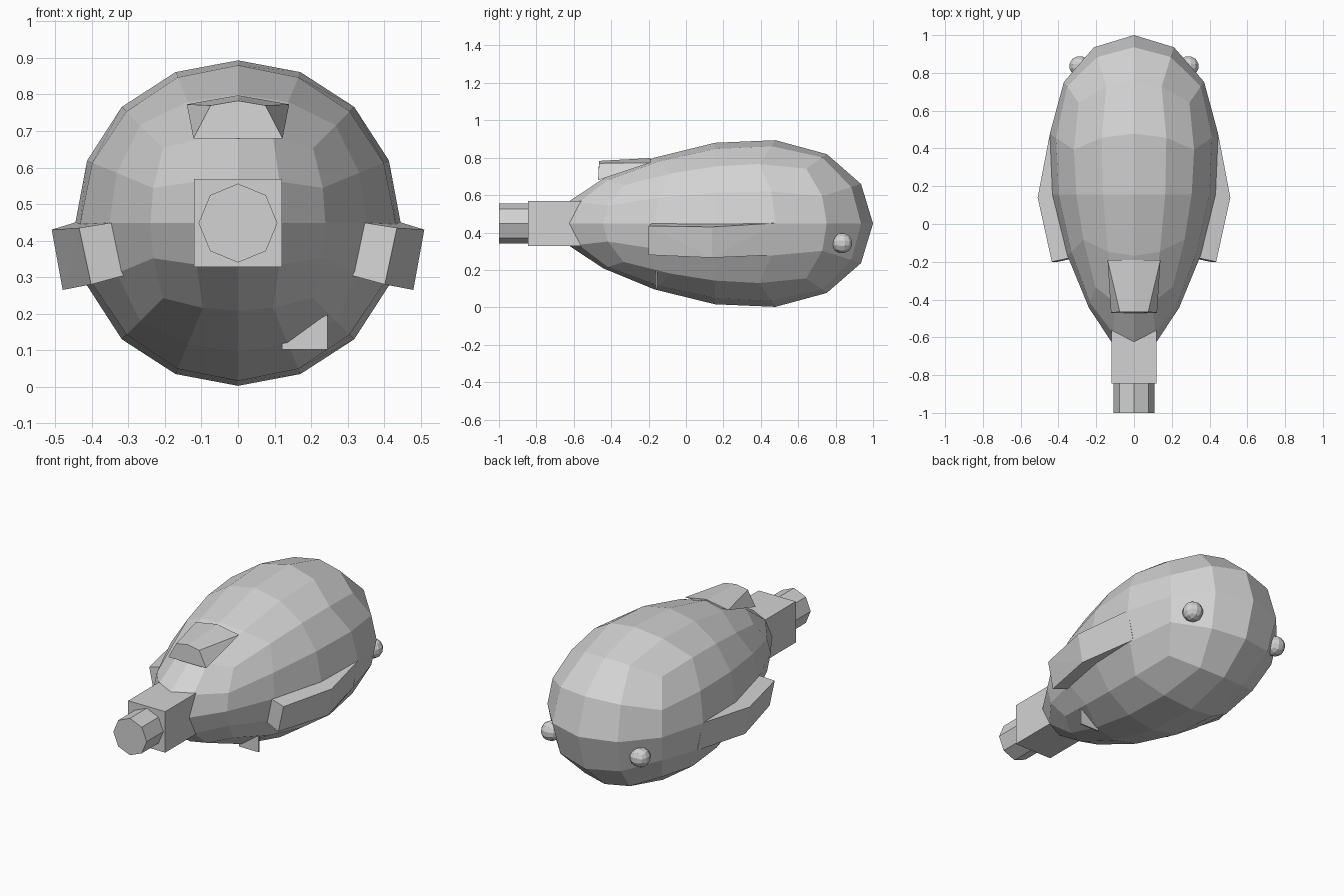
import bpy, bmesh, math
from mathutils import Vector

if "Cube" in bpy.data.objects:
    bpy.data.objects.remove(bpy.data.objects["Cube"])

grey = bpy.data.materials.new("light_grey")
grey.diffuse_color = (0.65, 0.65, 0.65, 1)
grey.use_nodes = True
grey.node_tree.nodes["Principled BSDF"].inputs["Base Color"].default_value = grey.diffuse_color
CZ = 0.448  # height of the long axis


def finish(name, bm):
    bmesh.ops.recalc_face_normals(bm, faces=bm.faces)
    me = bpy.data.meshes.new(name)
    bm.to_mesh(me)
    bm.free()
    me.materials.append(grey)
    ob = bpy.data.objects.new(name, me)
    bpy.context.collection.objects.link(ob)
    return ob


def round_cube(n):
    """Unit ball made of six n by n grids with equal angles."""
    bm = bmesh.new()
    for axis in range(3):
        for side in (-1, 1):
            grid = []
            for i in range(n + 1):
                for j in range(n + 1):
                    p = [0, 0, 0]
                    p[axis] = side
                    p[(axis + 1) % 3] = math.tan((i / n - 0.5) * math.pi / 2)
                    p[(axis + 2) % 3] = math.tan((j / n - 0.5) * math.pi / 2)
                    grid.append(bm.verts.new(Vector(p).normalized()))
            for i in range(n):
                for j in range(n):
                    a = i * (n + 1) + j
                    bm.faces.new([grid[k] for k in (a, a + 1, a + n + 2, a + n + 1)])
    bmesh.ops.remove_doubles(bm, verts=bm.verts, dist=1e-4)
    return bm


def hull(name, points):
    bm = bmesh.new()
    for p in points:
        bm.verts.new(p)
    bmesh.ops.convex_hull(bm, input=bm.verts)
    bmesh.ops.dissolve_limit(bm, angle_limit=0.02, verts=bm.verts, edges=bm.edges)
    return finish(name, bm)


def box(name, lo, hi):
    return hull(name, [(x, y, z) for x in (lo[0], hi[0])
                       for y in (lo[1], hi[1]) for z in (lo[2], hi[2])])


# Body: egg tapering towards the front
bm = round_cube(4)
for v in bm.verts:
    y = 0.155 + 0.845 * v.co.y
    r = 0.443 * (0.92 + 0.352 * y)
    v.co = (v.co.x * r, y, CZ + v.co.z * r)
finish("body", bm)

# Square neck and eight-sided nozzle
box("neck", (-0.12, -0.845, 0.328), (0.12, -0.5, 0.568))
ring = [(0.108 * math.cos(k * math.pi / 4), 0.108 * math.sin(k * math.pi / 4))
        for k in range(8)]
hull("nozzle", [(x, y, CZ + z) for y in (-1, -0.8) for x, z in ring])

# Raised hood on top of the front
half = [(0.122, -0.47, 0.68), (0.075, -0.465, 0.77), (0.14, -0.19, 0.773)]
mid = [(0, -0.47, 0.69), (0, -0.465, 0.783), (0, -0.19, 0.798)]
hull("hood", half + mid + [(-x, y, z) for x, y, z in half])

# Side fins and rear knobs, mirrored
fin = [(0.34, -0.18, 0.45), (0.31, -0.18, 0.305), (0.435, -0.2, 0.435),
       (0.402, -0.2, 0.28), (0.51, 0.14, 0.43), (0.48, 0.14, 0.265),
       (0.445, 0.48, 0.45), (0.41, 0.48, 0.28), (0.38, 0.47, 0.45), (0.36, 0.47, 0.3)]
for s, label in ((-1, "left"), (1, "right")):
    hull(label + "_fin", [(s * x, y, z) for x, y, z in fin])
    bm = round_cube(3)
    for v in bm.verts:
        v.co = v.co * 0.056 + Vector((s * 0.288, 0.835, 0.343))
    finish(label + "_knob", bm)

# Small plate poking out below
box("lower_plate", (0.12, -0.16, 0.102), (0.245, -0.152, 0.2))
